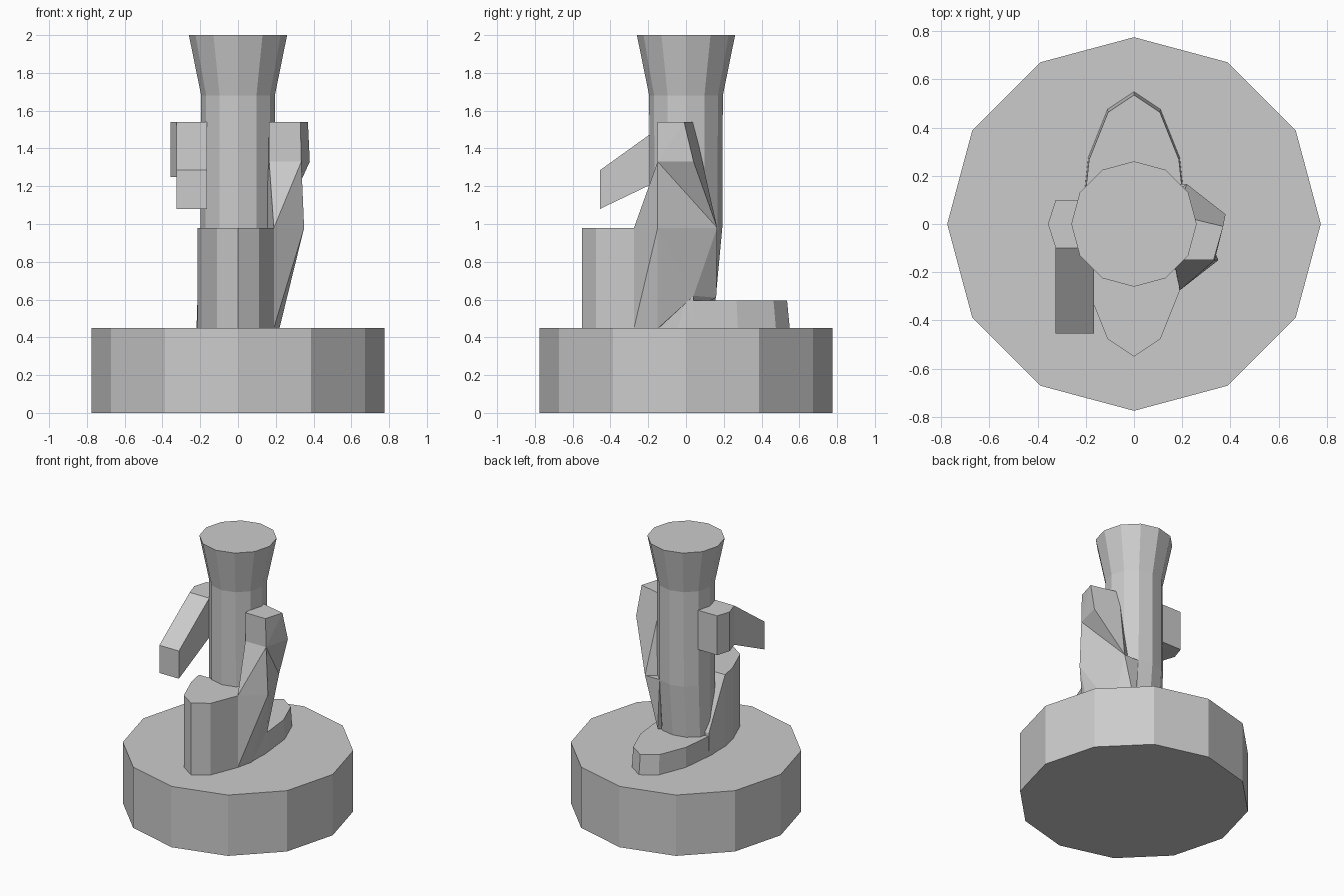
import bpy, bmesh
from math import sin, cos, pi

if "Cube" in bpy.data.objects:
    bpy.data.objects.remove(bpy.data.objects["Cube"])

SIDES = 12


def finish(name, bm):
    bmesh.ops.recalc_face_normals(bm, faces=bm.faces)
    mesh = bpy.data.meshes.new(name)
    bm.to_mesh(mesh)
    bm.free()
    ob = bpy.data.objects.new(name, mesh)
    bpy.context.collection.objects.link(ob)
    return ob


def ring(rx, ry, z):
    return [(rx * sin(i * 2 * pi / SIDES), ry * cos(i * 2 * pi / SIDES), z)
            for i in range(SIDES)]


def loft(name, sections):
    """Closed solid through (rx, ry, z) twelve-sided sections."""
    bm = bmesh.new()
    rings = [[bm.verts.new(p) for p in ring(*s)] for s in sections]
    for a, b in zip(rings, rings[1:]):
        for i in range(SIDES):
            j = (i + 1) % SIDES
            bm.faces.new((a[i], a[j], b[j], b[i]))
    bm.faces.new(rings[0])
    bm.faces.new(rings[-1])
    return finish(name, bm)


def hull(name, points):
    """Faceted convex block around a few corner points."""
    bm = bmesh.new()
    for p in points:
        bm.verts.new(p)
    res = bmesh.ops.convex_hull(bm, input=bm.verts)
    loose = {e for k in ("geom_interior", "geom_unused") for e in res[k]
             if isinstance(e, bmesh.types.BMVert)}
    bmesh.ops.delete(bm, geom=list(loose), context='VERTS')
    bmesh.ops.dissolve_limit(bm, angle_limit=0.01, verts=bm.verts, edges=bm.edges)
    return finish(name, bm)


# round base
loft("base", [(0.775, 0.775, 0), (0.775, 0.775, 0.45)])

# body column with flared head
loft("body_column", [(0.195, 0.155, 0.58), (0.198, 0.192, 0.98),
                     (0.195, 0.195, 1.68), (0.26, 0.26, 2.0)])

# trailing foot of the robe, low at the back
loft("robe_foot", [(0.22, 0.55, 0.44), (0.215, 0.535, 0.595)])

# raised front of the robe
front = [(x, y) for x, y, z in ring(0.22, 0.55, 0) if y < -0.1]
front += [(-0.215, -0.15), (0.215, -0.15)]
hull("robe_front", [(x, y, z) for x, y in front for z in (0.44, 0.98)]
     + [(s * 0.215, 0.04, z) for s in (-1, 1) for z in (0.44, 0.62)])

# side panel leaning outward under the right arm
hull("robe_side", [(0.35, -0.15, 0.98), (0.22, 0.165, 0.98), (0.19, -0.275, 0.98),
                   (0.22, -0.15, 0.45), (0.19, -0.275, 0.45), (0.215, 0.04, 0.62),
                   (0.12, 0.16, 0.61), (0.1, 0.165, 0.98), (0.1, -0.15, 0.45)])

# right arm: shoulder and sleeve falling to the robe
elbow = (0.22, 0.165, 0.98)
hull("right_upper_arm", [(0.33, -0.15, 1.54), (0.37, -0.01, 1.54), (0.165, 0.04, 1.54),
                         (0.165, -0.15, 1.54), (0.335, -0.15, 1.33), (0.165, -0.15, 1.33),
                         (0.38, 0.04, 1.33), elbow, (0.15, 0.12, 0.98)])
hull("right_sleeve", [(0.335, -0.15, 1.33), (0.165, -0.15, 1.33), (0.35, -0.15, 0.98),
                      (0.19, -0.275, 0.98), (0.165, -0.16, 0.98), elbow, (0.12, 0.1, 0.98)])

# left arm: shoulder block and forearm reaching forward
shoulder = [(-0.325, 0.1), (-0.357, 0), (-0.325, -0.1), (-0.15, -0.1), (-0.15, 0.1)]
hull("left_shoulder", [(x, y, z) for x, y in shoulder for z in (1.25, 1.54)])
hull("left_forearm", [(x, y, z) for x in (-0.325, -0.165)
                      for y, z in ((-0.1, 1.54), (-0.1, 1.25), (-0.455, 1.285), (-0.455, 1.08))])
